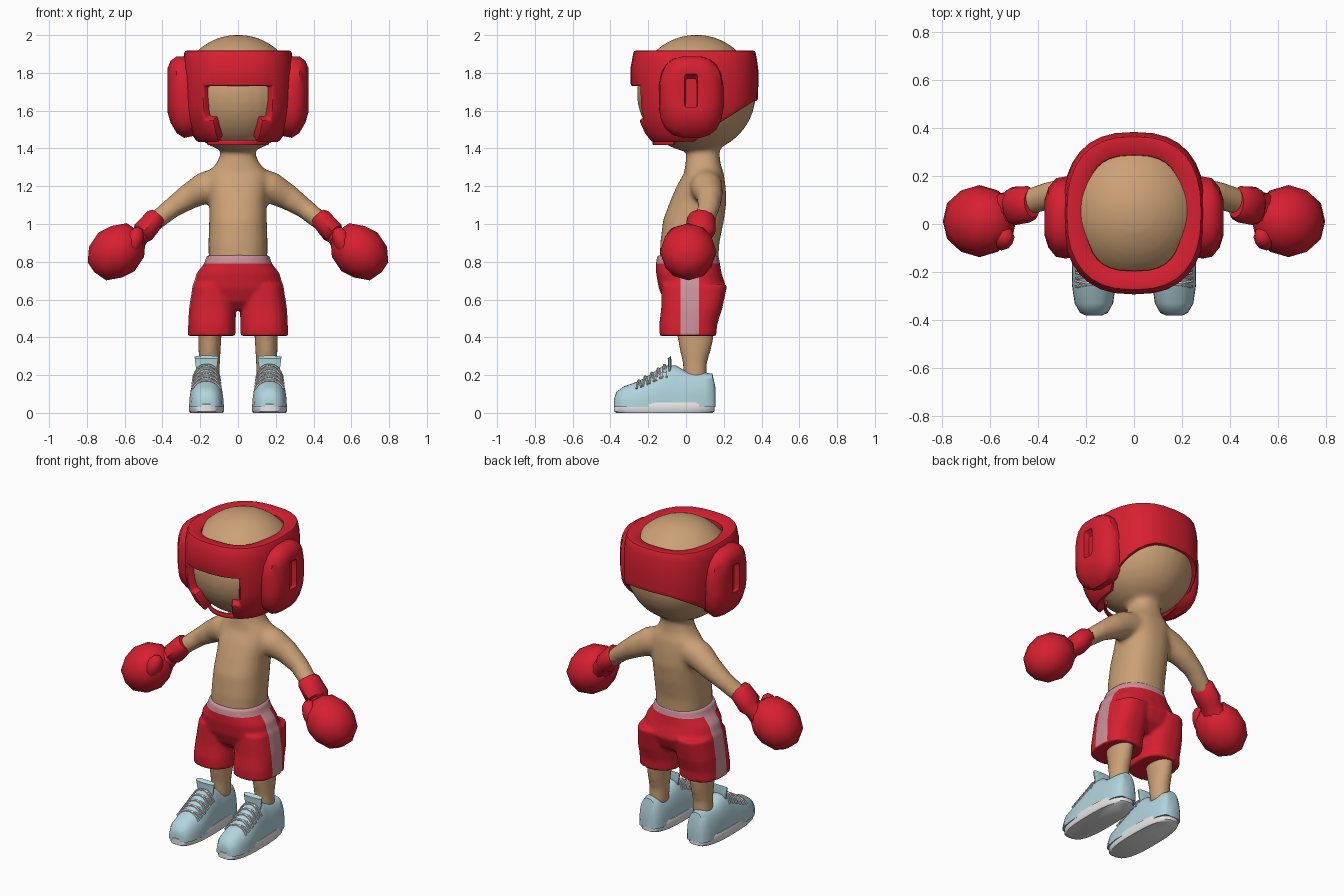
import bpy, bmesh, math
from mathutils import Vector, Matrix

if "Cube" in bpy.data.objects:
    bpy.data.objects.remove(bpy.data.objects["Cube"])

X, Y, Z = Vector((1, 0, 0)), Vector((0, 1, 0)), Vector((0, 0, 1))


def material(name, rgb):
    m = bpy.data.materials.new(name)
    m.diffuse_color = (*rgb, 1)
    m.use_nodes = True
    m.node_tree.nodes["Principled BSDF"].inputs["Base Color"].default_value = m.diffuse_color
    return m


RED = material("red", (0.68, 0.014, 0.03))
SKIN = material("skin", (0.60, 0.355, 0.18))
PINK = material("pink", (0.60, 0.29, 0.33))
BLUE = material("light_blue", (0.44, 0.66, 0.72))
WHITE = material("white", (0.82, 0.82, 0.82))


def interp(table, t):
    """Read a row of values from a table sorted by its first column."""
    for a, b in zip(table, table[1:]):
        if t <= b[0]:
            f = max(0, (t - a[0]) / (b[0] - a[0]))
            return [p + (q - p) * f for p, q in zip(a[1:], b[1:])]
    return list(table[-1][1:])


def ring(c, u, v, ru, rv, n=16, power=2.0):
    pts = []
    for i in range(n):
        a = 2 * math.pi * (i + 0.5) / n
        ca, sa = math.cos(a), math.sin(a)
        pts.append(Vector(c) + u * math.copysign(abs(ca) ** (2 / power), ca) * ru
                   + v * math.copysign(abs(sa) ** (2 / power), sa) * rv)
    return pts


def loft(bm, rings):
    rows = [[bm.verts.new(p) for p in r] for r in rings]
    n = len(rows[0])
    for a, b in zip(rows, rows[1:]):
        for i in range(n):
            bm.faces.new((a[i], a[(i + 1) % n], b[(i + 1) % n], b[i]))
    bm.faces.new(rows[0][::-1])
    bm.faces.new(rows[-1])


def tube(bm, pts, n=16):
    """Loft of (x, y, z, radius across, radius in y) points lying along the arm."""
    rings = []
    for i, p in enumerate(pts):
        a, b = pts[max(i - 1, 0)], pts[min(i + 1, len(pts) - 1)]
        d = (Vector(b[:3]) - Vector(a[:3])).normalized()
        u = Y.cross(d).normalized()
        rings.append(ring(p[:3], u, d.cross(u), p[3], p[4], n))
    loft(bm, rings)


def finish(name, bm, mat, mods=(), angle=45, mirror=False):
    """Make the object, bake its modifiers and shade it."""
    bmesh.ops.recalc_face_normals(bm, faces=bm.faces)
    me = bpy.data.meshes.new(name)
    bm.to_mesh(me)
    bm.free()
    me.materials.append(mat)
    ob = bpy.data.objects.new(name, me)
    bpy.context.collection.objects.link(ob)
    mods = list(mods) + ([("MIRROR", {})] if mirror else [])
    for kind, settings in mods:
        m = ob.modifiers.new(kind.lower(), kind)
        for k, v in settings.items():
            setattr(m, k, v)
    if mods:
        dg = bpy.context.evaluated_depsgraph_get()
        baked = bpy.data.meshes.new_from_object(ob.evaluated_get(dg))
        ob.modifiers.clear()
        ob.data = baked
        if not baked.materials:
            baked.materials.append(mat)
    bpy.ops.object.select_all(action='DESELECT')
    ob.select_set(True)
    bpy.context.view_layer.objects.active = ob
    bpy.ops.object.shade_smooth_by_angle(angle=math.radians(angle))
    return ob


def blend(voxel, steps):
    return [("REMESH", dict(mode='VOXEL', voxel_size=voxel)),
            ("SMOOTH", dict(factor=0.5, iterations=steps))]


# Body: head, torso, arms and lower legs fused into one skin
bm = bmesh.new()
bmesh.ops.create_uvsphere(bm, u_segments=32, v_segments=20, radius=1,
                          matrix=Matrix.Translation((0, 0.055, 1.69)) @ Matrix.Diagonal((0.315, 0.315, 0.312, 1)))
torso = [(0.78, 0.015, 0.155, 0.155), (0.9, 0.02, 0.157, 0.157), (1.02, 0.04, 0.153, 0.162),
         (1.12, 0.065, 0.152, 0.15), (1.2, 0.08, 0.16, 0.13), (1.27, 0.095, 0.16, 0.105),
         (1.32, 0.09, 0.115, 0.093), (1.37, 0.09, 0.092, 0.088), (1.44, 0.085, 0.1, 0.1)]
loft(bm, [ring((0, cy, z), X, Y, rx, ry, 24, 2.3) for z, cy, rx, ry in torso])
arm = [(0.06, 0.1, 1.225, 0.09, 0.09), (0.18, 0.11, 1.19, 0.085, 0.085), (0.26, 0.125, 1.145, 0.07, 0.07),
       (0.35, 0.12, 1.085, 0.055, 0.058), (0.46, 0.085, 0.995, 0.047, 0.055)]
leg = [(0.47, 0.147, 0.05, 0.064, 0.108), (0.35, 0.15, 0.05, 0.06, 0.088),
       (0.26, 0.152, 0.047, 0.057, 0.064), (0.16, 0.155, 0.05, 0.057, 0.062)]
for s in (1, -1):
    tube(bm, [(s * p[0], *p[1:]) for p in arm])
    loft(bm, [ring((s * cx, cy, z), X, Y, rx, ry) for z, cx, cy, rx, ry in leg])
finish("body", bm, SKIN, blend(0.014, 7), 180)

# Shorts: hips and two wide legs, then waistband and side stripes cut in
bm = bmesh.new()
hips = [(0.835, 0.01, 0.165, 0.163), (0.79, 0.01, 0.18, 0.17), (0.74, 0.015, 0.22, 0.174),
        (0.66, 0.035, 0.243, 0.18), (0.59, 0.035, 0.235, 0.15), (0.545, 0.03, 0.2, 0.1)]
legs = [(0.68, 0.125, 0.045, 0.115, 0.175), (0.55, 0.135, 0.03, 0.125, 0.162),
        (0.47, 0.138, 0.012, 0.126, 0.154), (0.408, 0.139, 0.01, 0.127, 0.15)]
loft(bm, [ring((0, cy, z), X, Y, rx, ry, 28, 2.3) for z, cy, rx, ry in hips])
for s in (1, -1):
    loft(bm, [ring((s * cx, cy, z), X, Y, rx, ry, 24, 2.6) for z, cx, cy, rx, ry in legs])
shorts = finish("shorts", bm, RED, blend(0.0105, 4), 60)
shorts.data.materials.append(PINK)
bm = bmesh.new()
bm.from_mesh(shorts.data)
for co, no in (((0, 0, 0.79), Z), ((0, -0.03, 0), Y), ((0, 0.07, 0), Y)):
    bmesh.ops.bisect_plane(bm, geom=bm.verts[:] + bm.edges[:] + bm.faces[:], plane_co=co, plane_no=no)
for f in bm.faces:
    c = f.calc_center_median()
    band = c.z > 0.79
    stripe = -0.03 < c.y < 0.07 and abs(c.x) > 0.16 and f.normal.x * c.x > 0 and c.z > 0.415
    f.material_index = int(band or stripe)
bm.to_mesh(shorts.data)
bm.free()

# Headgear shell: rows of rounded rings with a face opening, thickened inward
bm = bmesh.new()
swell = [(1.43, 0.72), (1.48, 0.84), (1.55, 0.94), (1.62, 0.985), (1.73, 1.0), (1.83, 1.0), (1.92, 0.95)]
COLS = 32
grid = []
for z0, _ in swell:
    row = []
    for k in range(COLS):
        a = 2 * math.pi * k / COLS
        sx, sy = math.sin(a), -math.cos(a)
        px = 0.297 * math.copysign(abs(sx) ** 0.8, sx)
        py = 0.338 * math.copysign(abs(sy) ** 0.8, sy)
        low = 1.43 + 0.22 * min(1, max(0, (py + 0.045 - 0.04) / 0.33))
        z = low + (z0 - 1.43) / 0.49 * (1.92 - low)
        w = interp(swell, z)[0]
        row.append(bm.verts.new((px * w, 0.045 + py * w, z)))
    grid.append(row)
for r in range(len(grid) - 1):
    half = (2, 2, 3, 3, 0, 0)[r]
    for k in range(COLS):
        if k < half or k >= COLS - half:
            continue
        j = (k + 1) % COLS
        bm.faces.new((grid[r][k], grid[r][j], grid[r + 1][j], grid[r + 1][k]))
finish("headgear", bm, RED, [("SOLIDIFY", dict(thickness=0.085, offset=-1)),
                             ("BEVEL", dict(width=0.012, segments=2, limit_method='ANGLE',
                                            angle_limit=math.radians(55)))], 40)

# Ear pads with a recessed slot
bm = bmesh.new()
pad = [(0.2, 0.16, 0.2, 2.6), (0.285, 0.172, 0.218, 2.8), (0.325, 0.165, 0.205, 2.8), (0.357, 0.125, 0.165, 2.8),
       (0.372, 0.075, 0.12, 3.5), (0.368, 0.035, 0.088, 9), (0.335, 0.03, 0.08, 9)]
loft(bm, [ring((x, 0.027, 1.672 + 0.035 * max(0, (x - 0.3) / 0.07)), Y, Z, ry, rz, 20, p)
          for x, ry, rz, p in pad])
finish("ear_pad", bm, RED, angle=42, mirror=True)

# Chin strap
bm = bmesh.new()
strap = []
for i in range(13):
    a = math.radians(-60 + 10 * i)
    c = Vector((0.18 * math.sin(a), 0.045 - 0.215 * math.cos(a), 1.432))
    strap.append(ring(c, Vector((math.sin(a), -math.cos(a), 0)), Z, 0.008, 0.014, 8, 4))
loft(bm, strap)
finish("chin_strap", bm, RED)

# Boxing gloves: cuff, fist and thumb
bm = bmesh.new()
tube(bm, [(0.424, 0.085, 1.045, 0.045, 0.06), (0.438, 0.082, 1.03, 0.058, 0.076),
          (0.5, 0.075, 0.958, 0.064, 0.08), (0.515, 0.07, 0.94, 0.05, 0.065),
          (0.57, 0.045, 0.89, 0.075, 0.085)], 10)
finish("glove_cuff", bm, RED, mirror=True)
for name, pos, tilt, size in (("glove_fist", (0.643, 0.012, 0.853), 43, (0.168, 0.15, 0.14)),
                              ("glove_thumb", (0.552, -0.055, 0.905), 68, (0.085, 0.055, 0.048))):
    bm = bmesh.new()
    m = Matrix.Translation(pos) @ Matrix.Rotation(math.radians(tilt), 4, 'Y') @ Matrix.Diagonal((*size, 1))
    bmesh.ops.create_icosphere(bm, subdivisions=2, radius=1, matrix=m)
    finish(name, bm, RED, angle=60, mirror=True)

# Shoe uppers: sections along the foot of (y, top height, half width)
FOOT = 0.167
upper = [(-0.38, 0.075, 0.035), (-0.37, 0.11, 0.058), (-0.33, 0.14, 0.08), (-0.25, 0.168, 0.092),
         (-0.18, 0.21, 0.09), (-0.12, 0.25, 0.085), (-0.05, 0.25, 0.082), (0.0, 0.22, 0.08),
         (0.1, 0.213, 0.078), (0.14, 0.208, 0.062), (0.155, 0.14, 0.048)]


def over_foot(y, a, lift=0.0):
    top, w = interp(upper, y)
    ca, sa = math.cos(a), math.sin(a)
    return Vector((FOOT + (w + lift) * math.copysign(abs(ca) ** 0.8, ca), y,
                   0.03 + (top - 0.03 + lift) * sa ** 0.8))


bm = bmesh.new()
loft(bm, [[over_foot(s[0], math.pi * i / 14) for i in range(15)] for s in upper])
finish("shoe_upper", bm, BLUE, angle=50, mirror=True)

# Shoe tongues flaring up in front of the ankle
bm = bmesh.new()
loft(bm, [ring((FOOT, y, z), X, Vector((0, 0.75, 0.65)), w, 0.012, 12, 3)
          for y, z, w in ((-0.09, 0.2, 0.05), (-0.085, 0.25, 0.058), (-0.088, 0.295, 0.064))])
finish("shoe_tongue", bm, BLUE, mirror=True)

# Soles
bm = bmesh.new()
loft(bm, [ring((FOOT, -0.115, z), X, Y, 0.092 * g, 0.268 * g, 28, 2.8)
          for z, g in ((0, 0.95), (0.008, 1.0), (0.045, 1.0), (0.055, 0.96))])
finish("shoe_sole", bm, WHITE, mirror=True)

# Laces arching over the instep
bm = bmesh.new()
for i in range(5):
    y0 = -0.25 + 0.034 * i
    for slant in (0.012, -0.012):
        rows = []
        for k in range(9):
            t = k / 4 - 1
            c = over_foot(y0 + slant * t, math.pi / 2 + t * 0.85, 0.004)
            rows.append(ring(c, Y, (c - Vector((FOOT, c.y, 0.08))).normalized(), 0.006, 0.006, 6))
        loft(bm, rows)
finish("laces", bm, WHITE, mirror=True)
